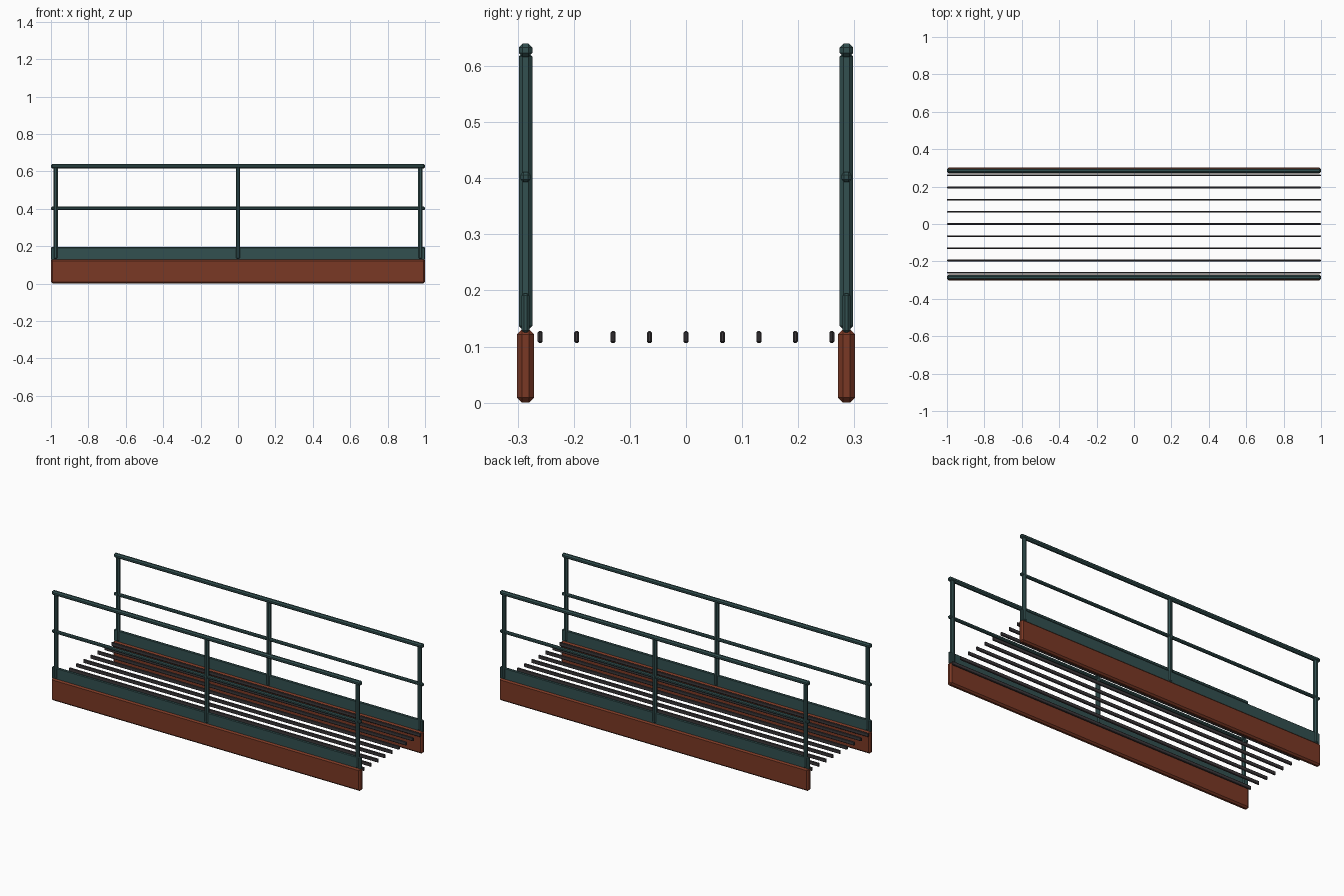
import bpy
import bmesh

cube = bpy.data.objects.get("Cube")
if cube:
    bpy.data.objects.remove(cube, do_unlink=True)


def material(name, color):
    m = bpy.data.materials.new(name)
    m.use_nodes = True
    m.diffuse_color = color
    bsdf = next(n for n in m.node_tree.nodes if n.type == 'BSDF_PRINCIPLED')
    bsdf.inputs["Base Color"].default_value = color
    return m


RUST = material("rust red", (0.195, 0.040, 0.018, 1))
TEAL = material("dark teal", (0.032, 0.080, 0.080, 1))
GREY = material("dark grey", (0.045, 0.040, 0.043, 1))


def bar(name, center, size, chamfer, mat):
    """Box with chamfered edges."""
    bm = bmesh.new()
    bmesh.ops.create_cube(bm, size=1)
    bmesh.ops.scale(bm, vec=size, verts=bm.verts)
    bmesh.ops.bevel(bm, geom=bm.edges[:], offset=chamfer, segments=1,
                    affect='EDGES', clamp_overlap=True)
    mesh = bpy.data.meshes.new(name)
    bm.to_mesh(mesh)
    bm.free()
    mesh.materials.append(mat)
    obj = bpy.data.objects.new(name, mesh)
    obj.location = center
    bpy.context.collection.objects.link(obj)
    return obj


LENGTH = 2.0
SIDE_Y = 0.286

# Side beams, toe boards and railings
for side, s in (("right_side", -1), ("left_side", 1)):
    y = s * SIDE_Y
    bar(f"beam_{side}", (0, y, 0.0655), (LENGTH, 0.030, 0.131), 0.009, RUST)
    bar(f"toe_board_{side}", (0, y, 0.160), (LENGTH, 0.014, 0.070), 0.004, TEAL)
    bar(f"mid_rail_{side}", (0, y, 0.402), (LENGTH, 0.018, 0.018), 0.005, TEAL)
    bar(f"top_rail_{side}", (0, y, 0.628), (LENGTH, 0.024, 0.024), 0.007, TEAL)
    for i, x in enumerate((-0.975, 0, 0.975)):
        bar(f"post_{side}_{i + 1}", (x, y, 0.377), (0.024, 0.024, 0.494), 0.007, TEAL)

# Deck slats
for i in range(9):
    bar(f"deck_slat_{i + 1}", (0, (i - 4) * 0.065, 0.117),
        (LENGTH, 0.009, 0.022), 0.003, GREY)
